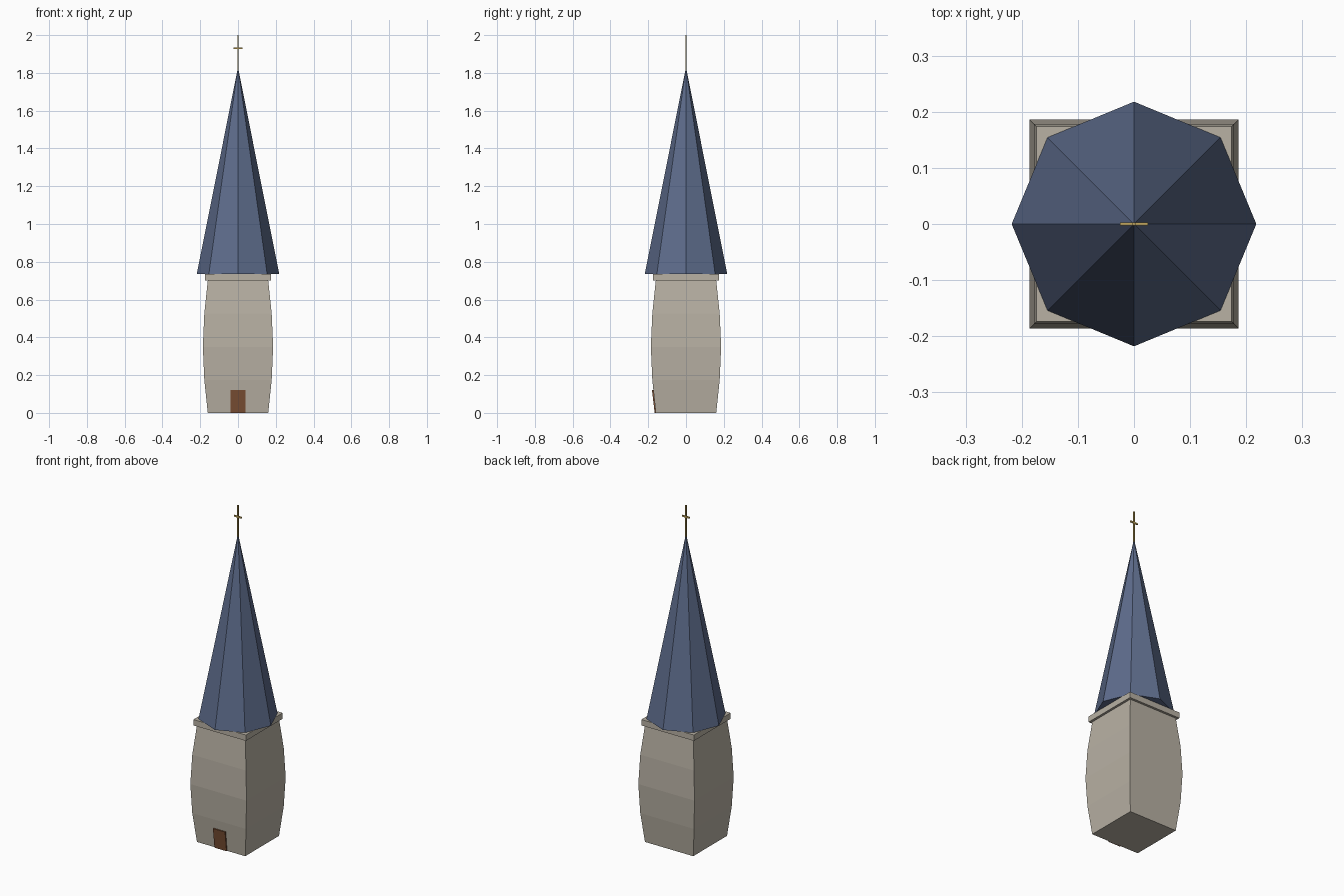
import bpy, bmesh, math

if "Cube" in bpy.data.objects:
    bpy.data.objects.remove(bpy.data.objects["Cube"])


def material(name, color):
    m = bpy.data.materials.new(name)
    m.diffuse_color = (*color, 1)
    m.use_nodes = True
    m.node_tree.nodes["Principled BSDF"].inputs["Base Color"].default_value = m.diffuse_color
    return m


STONE = material("stone", (0.48, 0.44, 0.37))
SLATE = material("slate", (0.11, 0.15, 0.26))
WOOD = material("wood", (0.20, 0.08, 0.035))
GOLD = material("gold", (0.55, 0.38, 0.10))


def add_object(name, bm, mat):
    bmesh.ops.recalc_face_normals(bm, faces=bm.faces)
    mesh = bpy.data.meshes.new(name)
    bm.to_mesh(mesh)
    bm.free()
    mesh.materials.append(mat)
    obj = bpy.data.objects.new(name, mesh)
    bpy.context.collection.objects.link(obj)
    return obj


def loft(name, rings, mat):
    """Skin a closed solid over a stack of equal-sized rings."""
    bm = bmesh.new()
    loops = [[bm.verts.new(p) for p in ring] for ring in rings]
    for a, b in zip(loops, loops[1:]):
        for i in range(len(a)):
            j = (i + 1) % len(a)
            bm.faces.new((a[i], a[j], b[j], b[i]))
    bm.faces.new(loops[0])
    bm.faces.new(loops[-1])
    return add_object(name, bm, mat)


def rect(x, y0, y1, z):
    return [(-x, y0, z), (x, y0, z), (x, y1, z), (-x, y1, z)]


def box(name, x, y, z0, z1, mat):
    return loft(name, [rect(x, -y, y, z) for z in (z0, z1)], mat)


# Bulging square tower
levels = []
for i in range(5):
    h = 0.16 + 0.026 * math.sin(math.pi * i / 4)
    levels.append(rect(h, -h, h, 0.70 * i / 4))
loft("tower", levels, STONE)

# Cornice under the roof
box("cornice", 0.174, 0.174, 0.70, 0.735, STONE)

# Eight-sided spire with corners on the axes
bm = bmesh.new()
base = [bm.verts.new((0.218 * math.cos(i * math.pi / 4),
                      0.218 * math.sin(i * math.pi / 4), 0.736)) for i in range(8)]
tip = bm.verts.new((0, 0, 1.83))
for i in range(8):
    bm.faces.new((base[i], base[(i + 1) % 8], tip))
bm.faces.new(base)
add_object("spire", bm, SLATE)

# Door leaning with the wall
loft("door", [rect(0.04, -0.166, -0.155, 0.0),
              rect(0.04, -0.180, -0.165, 0.12)], WOOD)

# Finial cross
box("finial_rod", 0.003, 0.003, 1.80, 2.0, GOLD)
box("finial_arm", 0.025, 0.003, 1.926, 1.935, GOLD)
